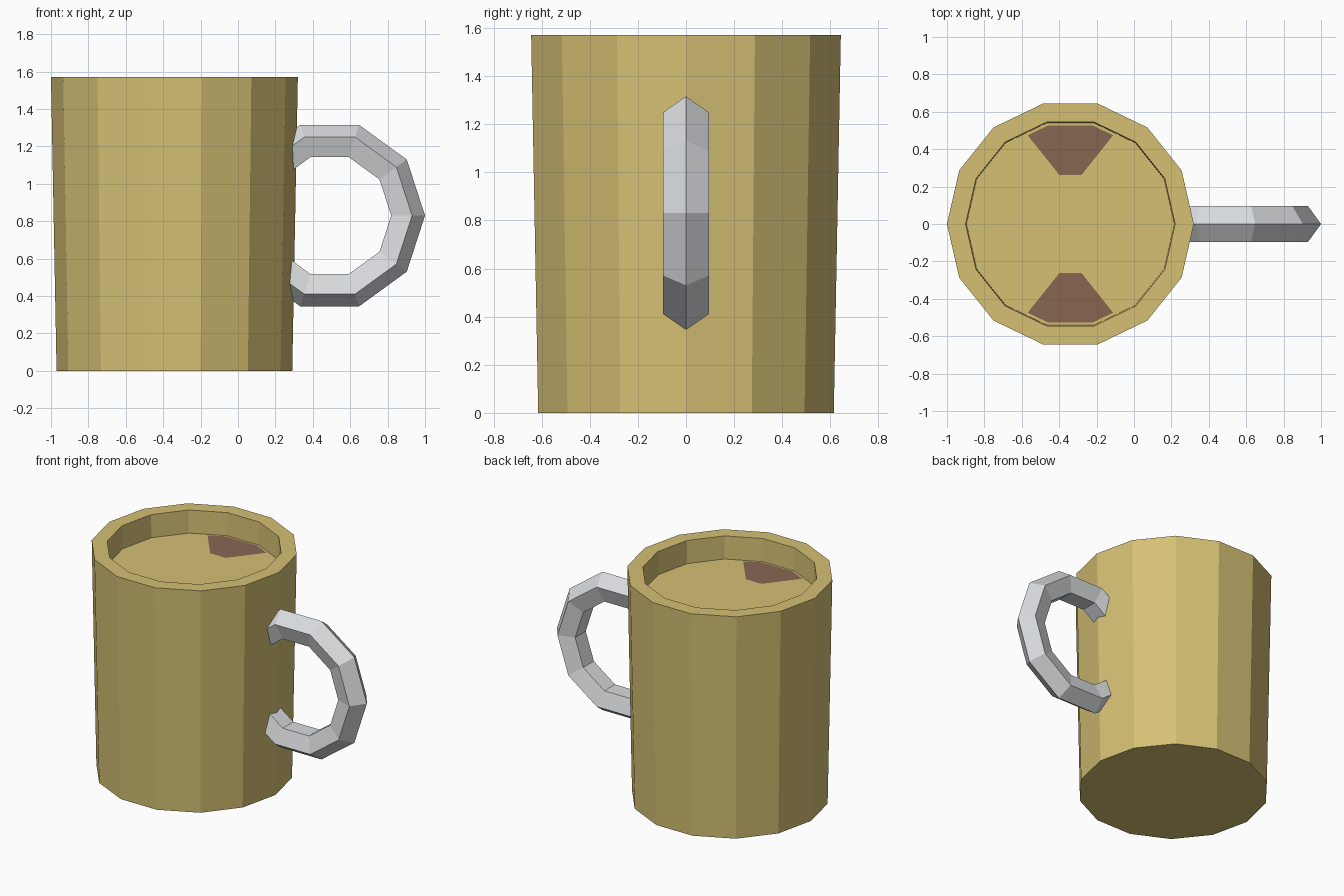
import bpy
import bmesh
from math import sin, cos, pi, radians
from mathutils import Vector

if "Cube" in bpy.data.objects:
    bpy.data.objects.remove(bpy.data.objects["Cube"], do_unlink=True)

SIDES = 14
CUP_X = -0.34
DRINK_Z = 1.41


def material(name, rgb):
    mat = bpy.data.materials.new(name)
    mat.use_nodes = True
    mat.diffuse_color = (*rgb, 1)
    mat.node_tree.nodes["Principled BSDF"].inputs["Base Color"].default_value = (*rgb, 1)
    return mat


def finish(bm, name, mat):
    bmesh.ops.recalc_face_normals(bm, faces=bm.faces)
    mesh = bpy.data.meshes.new(name)
    bm.to_mesh(mesh)
    bm.free()
    mesh.materials.append(mat)
    obj = bpy.data.objects.new(name, mesh)
    bpy.context.collection.objects.link(obj)
    return obj


def skin(rings, name, mat):
    """Join equal rings of points with quads and cap both ends."""
    bm = bmesh.new()
    loops = [[bm.verts.new(p) for p in ring] for ring in rings]
    n = len(loops[0])
    for a, b in zip(loops, loops[1:]):
        for i in range(n):
            j = (i + 1) % n
            bm.faces.new((a[i], a[j], b[j], b[i]))
    bm.faces.new(loops[0])
    bm.faces.new(loops[-1])
    return finish(bm, name, mat)


def cup_ring(radius, z):
    angles = [2 * pi * i / SIDES for i in range(SIDES)]
    return [Vector((CUP_X + radius * cos(a), radius * sin(a), z)) for a in angles]


gold = material("tan gold", (0.67, 0.53, 0.175))
grey = material("light grey", (0.69, 0.71, 0.73))
brown = material("drink brown", (0.24, 0.133, 0.084))

# Cup body: tapered wall, flat rim and shallow inner well
profile = [(0.63, 0), (0.66, 1.57), (0.56, 1.57), (0.555, DRINK_Z)]
skin([cup_ring(r, z) for r, z in profile], "cup_body", gold)

# Handle: five-sided tube bent along part of a ten-sided ring
def handle_ring(angle):
    points = []
    for k in range(5):
        t = 2 * pi * k / 5
        reach = 0.41 + 0.1 * cos(t)
        points.append(Vector((0.49 + reach * cos(angle), 0.1 * sin(t), 0.83 + reach * sin(angle))))
    return points


skin([handle_ring(radians(36 * k)) for k in range(-4, 5)], "handle", grey)

# Drink: thin sheet that only just breaks the well floor at two edges
bm = bmesh.new()
centre = bm.verts.new((CUP_X, 0, DRINK_Z - 0.002))
rim = []
for p in cup_ring(0.54, DRINK_Z):
    p.z += 0.002 if abs(p.y) > 0.5 else -0.002
    rim.append(bm.verts.new(p))
for i in range(SIDES):
    bm.faces.new((centre, rim[i], rim[(i + 1) % SIDES]))
finish(bm, "drink", brown)
